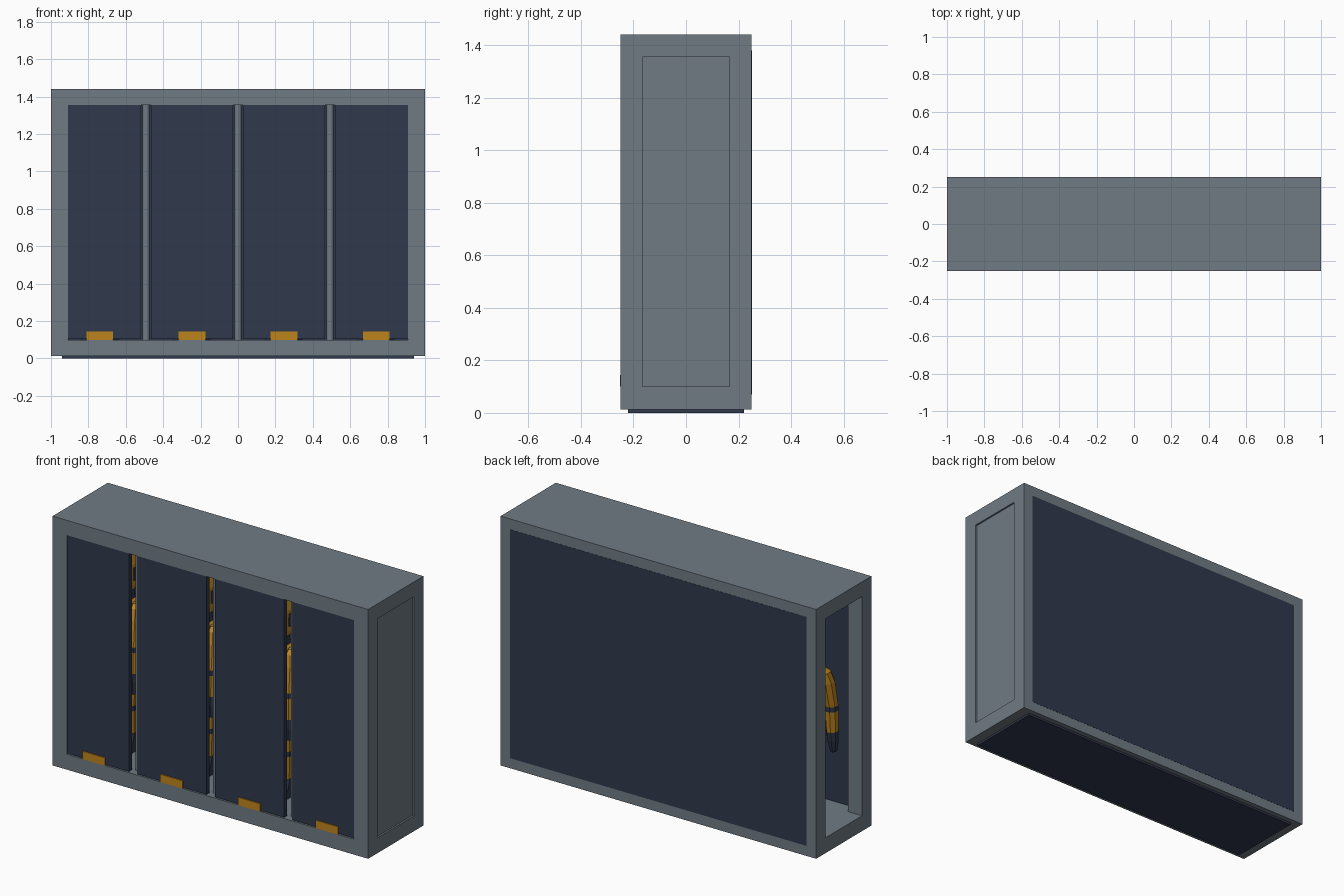
import bpy, bmesh
from math import cos, sin, pi
from mathutils import Matrix, Vector

cube = bpy.data.objects.get("Cube")
if cube:
    bpy.data.objects.remove(cube, do_unlink=True)


def material(name, rgb):
    m = bpy.data.materials.new(name)
    m.use_nodes = True
    m.diffuse_color = (*rgb, 1)
    m.node_tree.nodes["Principled BSDF"].inputs["Base Color"].default_value = (*rgb, 1)
    return m


GREY = material("slate grey", (0.162, 0.198, 0.231))
NAVY = material("dark navy", (0.03, 0.04, 0.073))
AMBER = material("amber", (0.515, 0.23, 0.012))


def finish(name, bm, *mats):
    bmesh.ops.recalc_face_normals(bm, faces=bm.faces)
    mesh = bpy.data.meshes.new(name)
    bm.to_mesh(mesh)
    bm.free()
    for m in mats:
        mesh.materials.append(m)
    ob = bpy.data.objects.new(name, mesh)
    bpy.context.collection.objects.link(ob)
    return ob


def box(name, lo, hi, mat):
    lo, hi = Vector(lo), Vector(hi)
    bm = bmesh.new()
    bmesh.ops.create_cube(bm, size=1, matrix=Matrix.Translation((lo + hi) / 2)
                          @ Matrix.Diagonal((*(hi - lo), 1)))
    return finish(name, bm, mat)


def loft(name, rings, mats=(AMBER, NAVY), sides=8):
    """Stack rings (x, y, z, rx, ry, colour of the band above)."""
    bm = bmesh.new()
    loops = []
    for x, y, z, rx, ry, _ in rings:
        angles = [2 * pi * (i + 0.5) / sides for i in range(sides)]
        loops.append([bm.verts.new((x + rx * cos(a), y + ry * sin(a), z)) for a in angles])
    for low, high, ring in zip(loops, loops[1:], rings):
        for i in range(sides):
            j = (i + 1) % sides
            bm.faces.new((low[i], low[j], high[j], high[i])).material_index = ring[5]
    for loop, ring in ((loops[0], rings[0]), (loops[-1], rings[-2])):
        bm.faces.new(loop).material_index = ring[5]
    return finish(name, bm, *mats)


# Cabinet frame: one block, hollowed front to back and side to side
Z0, Z1 = 0.1, 1.355
frame = box("frame", (-1, -0.25, 0.012), (1, 0.25, 1.44), GREY)
cutters = [box("front_cutter", (-0.91, -1, Z0), (0.91, 1, Z1), GREY),
           box("side_cutter", (-2, -0.165, Z0), (2, 0.165, Z1), GREY)]
for cutter in cutters:
    cutter.hide_render = True
    mod = frame.modifiers.new("opening", "BOOLEAN")
    mod.object, mod.operation, mod.solver = cutter, "DIFFERENCE", "EXACT"
    bpy.context.view_layer.objects.active = frame
    bpy.ops.object.modifier_apply(modifier=mod.name)
for cutter in cutters:
    bpy.data.objects.remove(cutter, do_unlink=True)

# Plinth, back and the closed side
box("plinth", (-0.94, -0.22, 0), (0.94, 0.22, 0.014), NAVY)
box("back_panel", (-0.94, 0.23, 0.07), (0.94, 0.251, 1.38), NAVY)
box("side_panel", (0.96, -0.165, Z0), (0.99, 0.165, Z1), GREY)

# Doors with their label plates
BAYS = (-0.738, -0.246, 0.246, 0.738)
for n, x in enumerate(BAYS, 1):
    left, right = max(x - 0.219, -0.909), min(x + 0.219, 0.909)
    box(f"door_{n}", (left, -0.246, Z0 + 0.004), (right, -0.22, Z1), NAVY)
    box(f"door_plate_{n}", (x - 0.071, -0.252, Z0), (x + 0.071, -0.245, 0.145), AMBER)

# Round posts between the doors
for n, x in enumerate((-0.492, 0, 0.492), 1):
    post = loft(f"divider_post_{n}", [(x, -0.19, z, 0.02, 0.02, 0) for z in (Z0, Z1)],
                (GREY,), 16)
    for face in post.data.polygons:
        face.use_smooth = len(face.vertices) == 4

# Stored suit, made once around x = 0
suit = [
    loft("suit_torso", [(0, 0, 0.5, 0.09, 0.075, 0), (0, 0, 0.62, 0.088, 0.075, 1),
                        (0, 0, 0.66, 0.09, 0.077, 0), (0, 0, 0.84, 0.105, 0.09, 0),
                        (0, 0, 0.94, 0.1, 0.08, 0), (0, 0, 0.98, 0.05, 0.05, 0)]),
    loft("suit_collar", [(0, 0, 0.96, 0.075, 0.07, 1), (0, 0, 1.01, 0.07, 0.065, 1)]),
    loft("suit_helmet", [(0, 0, 1.0, 0.065, 0.065, 0), (0, 0, 1.05, 0.098, 0.095, 0),
                         (0, 0, 1.17, 0.1, 0.098, 0), (0, 0, 1.23, 0.075, 0.075, 0),
                         (0, 0, 1.255, 0.03, 0.03, 0)]),
    box("suit_visor", (-0.055, -0.108, 1.07), (0.055, -0.085, 1.17), NAVY),
    box("suit_backpack", (-0.07, 0.06, 0.66), (0.07, 0.13, 0.92), NAVY),
]
for side, s in (("left", 1), ("right", -1)):
    suit += [
        loft(f"suit_{side}_arm", [
            (s * 0.138, -0.085, 0.47, 0.018, 0.022, 1), (s * 0.137, -0.08, 0.54, 0.03, 0.035, 1),
            (s * 0.136, -0.075, 0.59, 0.032, 0.036, 0), (s * 0.135, -0.07, 0.71, 0.037, 0.04, 1),
            (s * 0.135, -0.068, 0.74, 0.037, 0.04, 0), (s * 0.13, -0.045, 0.88, 0.036, 0.045, 0),
            (s * 0.12, -0.03, 0.94, 0.03, 0.04, 0), (s * 0.11, -0.025, 0.96, 0.015, 0.02, 0)]),
        loft(f"suit_{side}_leg", [
            (s * 0.055, 0, 0.18, 0.037, 0.042, 0), (s * 0.053, 0, 0.33, 0.044, 0.05, 1),
            (s * 0.052, 0, 0.36, 0.045, 0.052, 0), (s * 0.05, 0, 0.48, 0.052, 0.06, 1),
            (s * 0.05, 0, 0.51, 0.053, 0.06, 1)]),
        loft(f"suit_{side}_boot", [
            (s * 0.058, -0.025, Z0, 0.045, 0.085, 1), (s * 0.058, -0.02, 0.13, 0.044, 0.078, 1),
            (s * 0.056, 0, 0.2, 0.042, 0.048, 1)]),
        loft(f"suit_{side}_ear_cap", [
            (s * 0.092, 0, 1.08, 0.014, 0.025, 1), (s * 0.092, 0, 1.15, 0.014, 0.025, 1)]),
    ]

# One suit in every bay
for part in suit:
    base = part.name
    for n, x in enumerate(BAYS, 1):
        ob = part if n == 1 else part.copy()
        ob.name = f"{base}_{n}"
        ob.location.x = x
        if n > 1:
            bpy.context.collection.objects.link(ob)
